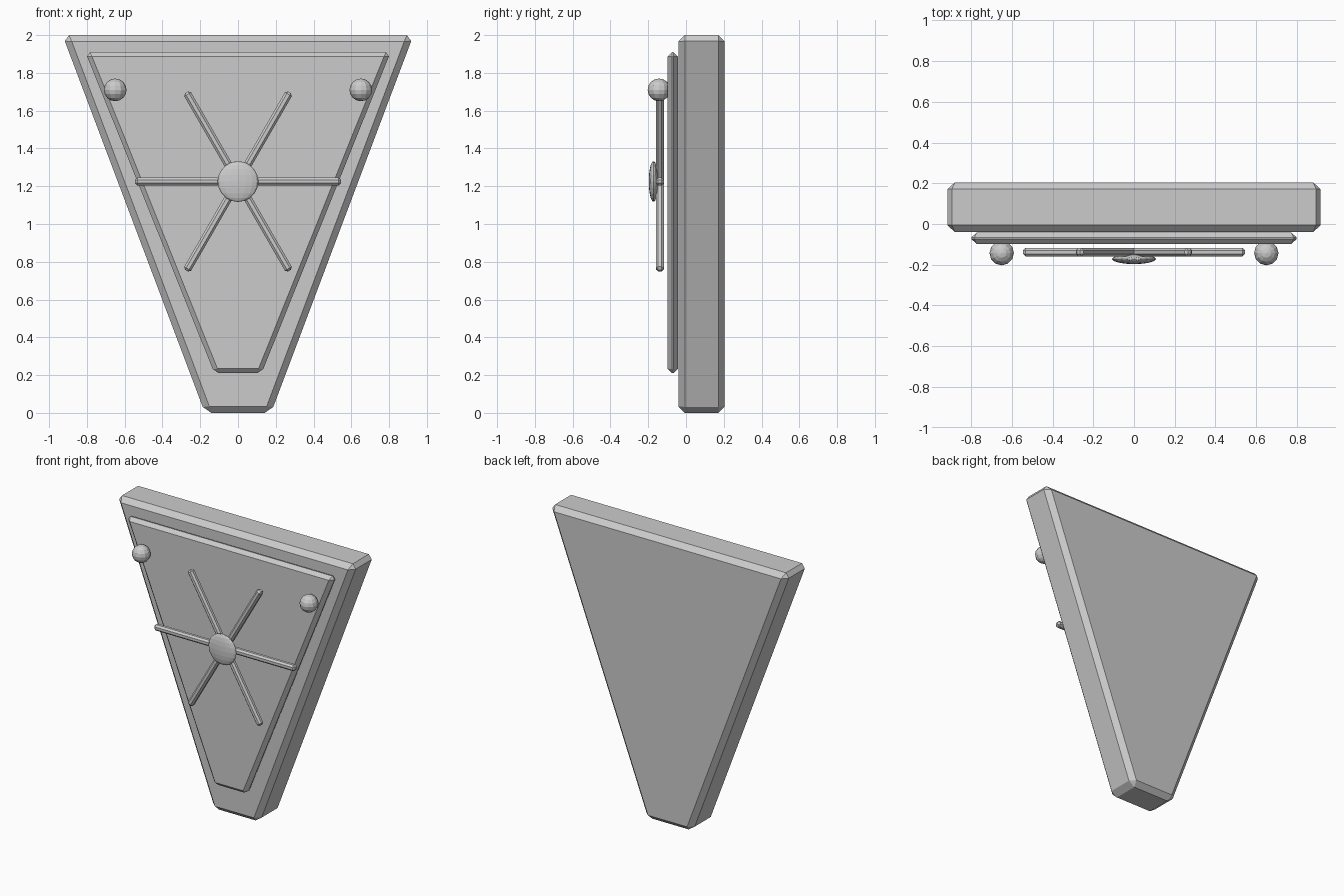
import bpy
import bmesh
import math
from mathutils import Matrix

if "Cube" in bpy.data.objects:
    bpy.data.objects.remove(bpy.data.objects["Cube"], do_unlink=True)

stone = bpy.data.materials.new("light_grey")
stone.use_nodes = True
GREY = (0.6, 0.6, 0.6, 1.0)
stone.diffuse_color = GREY
stone.node_tree.nodes["Principled BSDF"].inputs["Base Color"].default_value = GREY


def finish(name, bm, bevel=0.0):
    bmesh.ops.recalc_face_normals(bm, faces=bm.faces)
    mesh = bpy.data.meshes.new(name)
    bm.to_mesh(mesh)
    bm.free()
    mesh.materials.append(stone)
    obj = bpy.data.objects.new(name, mesh)
    bpy.context.collection.objects.link(obj)
    if bevel:
        mod = obj.modifiers.new("chamfer", "BEVEL")
        mod.width = bevel
        mod.segments = 1
        mod.limit_method = "NONE"
    return obj


def wedge(name, top_half, bottom_half, z_low, z_high, y_front, y_back, bevel):
    """Tapered slab: a trapezoid seen from the front, extruded in depth."""
    bm = bmesh.new()
    outline = [(-bottom_half, z_low), (bottom_half, z_low),
               (top_half, z_high), (-top_half, z_high)]
    face = bm.faces.new([bm.verts.new((x, y_front, z)) for x, z in outline])
    extruded = bmesh.ops.extrude_face_region(bm, geom=[face])["geom"]
    verts = [v for v in extruded if isinstance(v, bmesh.types.BMVert)]
    bmesh.ops.translate(bm, verts=verts, vec=(0, y_back - y_front, 0))
    return finish(name, bm, bevel)


def ball(name, location, scale, segments, rings):
    bm = bmesh.new()
    matrix = Matrix.Translation(location) @ Matrix.Diagonal((*scale, 1))
    bmesh.ops.create_uvsphere(bm, u_segments=segments, v_segments=rings,
                              radius=1, matrix=matrix)
    return finish(name, bm)


# Tapered block and the raised panel on its front
wedge("keystone_block", 0.929, 0.175, 0, 2, -0.04, 0.205, 0.034)
wedge("front_panel", 0.808, 0.125, 0.21, 1.91, -0.098, -0.042, 0.024)

# Three crossed bars making a six-pointed wheel
HUB_Z = 1.225
for i, name in enumerate(("level_spoke", "rising_spoke", "falling_spoke")):
    bm = bmesh.new()
    bmesh.ops.create_cube(bm, size=1, matrix=Matrix.Diagonal((1.09, 0.042, 0.042, 1)))
    bar = finish(name, bm, 0.012)
    bar.location = (0, -0.138, HUB_Z)
    bar.rotation_euler.y = -i * math.pi / 3

# Flattened hub over the crossing
ball("hub", (0, -0.172, HUB_Z), (0.108, 0.025, 0.108), 16, 10)

# Round studs in the upper corners
for side, x in (("left", 0.65), ("right", -0.65)):
    ball(side + "_stud", (x, -0.143, 1.71), (0.06, 0.06, 0.06), 12, 8)
